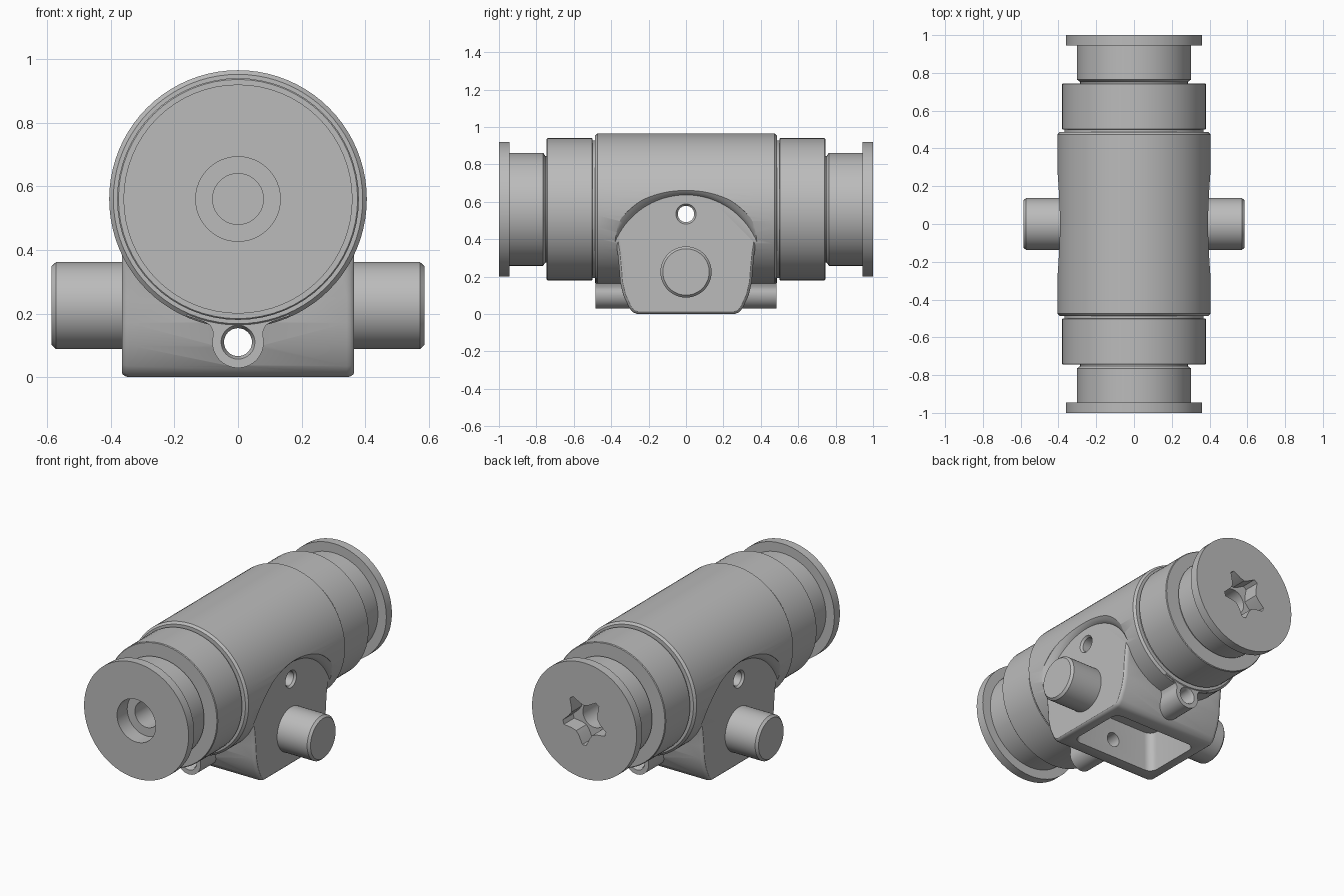
import bpy, bmesh
from math import cos, sin, pi, radians

cube = bpy.data.objects.get("Cube")
if cube:
    bpy.data.objects.remove(cube, do_unlink=True)

grey = bpy.data.materials.new("plain grey")
grey.use_nodes = True
grey.diffuse_color = (0.5, 0.5, 0.5, 1)
grey.node_tree.nodes["Principled BSDF"].inputs["Base Color"].default_value = (0.5, 0.5, 0.5, 1)

AXIS_Z, PIN_Z, TUBE_Z, HOLE_Z = 0.56, 0.225, 0.11, 0.535
PLACE = {"x": lambda a, b, t: (t, a, b),
         "y": lambda a, b, t: (a, t, b),
         "z": lambda a, b, t: (a, b, t)}


def loft(name, sections, axis, height=0.0):
    """Skin a list of (outline, distance along axis) and cap both ends."""
    bm = bmesh.new()
    rings = [[bm.verts.new(PLACE[axis](a, b + height, t)) for a, b in pts] for pts, t in sections]
    for r, s in zip(rings, rings[1:]):
        for i in range(len(r)):
            j = (i + 1) % len(r)
            bm.faces.new((r[i], r[j], s[j], s[i]))
    bm.faces.new(rings[0])
    bm.faces.new(rings[-1])
    bmesh.ops.recalc_face_normals(bm, faces=bm.faces)
    mesh = bpy.data.meshes.new(name)
    bm.to_mesh(mesh)
    bm.free()
    mesh.materials.append(grey)
    ob = bpy.data.objects.new(name, mesh)
    bpy.context.collection.objects.link(ob)
    return ob


def circle(r, n):
    return [(r * cos(2 * pi * i / n), r * sin(2 * pi * i / n)) for i in range(n)]


def lathe(name, profile, axis, height, n=64):
    return loft(name, [(circle(r, n), t) for r, t in profile], axis, height)


def activate(ob):
    bpy.ops.object.select_all(action="DESELECT")
    ob.select_set(True)
    bpy.context.view_layer.objects.active = ob


def combine(ob, other, operation):
    activate(ob)
    mod = ob.modifiers.new("combine", "BOOLEAN")
    mod.operation, mod.object, mod.solver = operation, other, "EXACT"
    bpy.ops.object.modifier_apply(modifier=mod.name)
    bpy.data.objects.remove(other, do_unlink=True)


def smooth(ob):
    activate(ob)
    bpy.ops.object.shade_smooth_by_angle(angle=radians(32))


def rounded_rect(hx, hy, r, n=6):
    pts = []
    for k, (sx, sy) in enumerate([(1, 1), (-1, 1), (-1, -1), (1, -1)]):
        for i in range(n + 1):
            a = (k + i / n) * pi / 2
            pts.append((sx * (hx - r) + r * cos(a), sy * (hy - r) + r * sin(a)))
    return pts


# Central barrel
body = lathe("main_body", [(0.392, -0.487), (0.405, -0.474), (0.405, 0.474), (0.392, 0.487)],
             "y", AXIS_Z, 80)

# Lower block with curved flanks
half = [(0.26, 0), (0.285, 0.01), (0.305, 0.035), (0.335, 0.1), (0.352, 0.17),
        (0.358, 0.25), (0.366, 0.33), (0.38, 0.4), (0.3, 0.46)]
outline = half + [(-y, z) for y, z in reversed(half)]
block = loft("block", [(outline, -0.37), (outline, 0.37)], "x")
activate(block)
bevel = block.modifiers.new("round", "BEVEL")
bevel.width, bevel.segments, bevel.angle_limit = 0.028, 4, radians(60)
bpy.ops.object.modifier_apply(modifier=bevel.name)
combine(body, block, "UNION")

# Small tube under the barrel, flaring into it
arc = [(0.081 * sin(radians(a)), TUBE_Z - 0.081 * cos(radians(a))) for a in range(0, 106, 7)]
arc += [(0.079, 0.145), (0.088, 0.164), (0.11, 0.176), (0.16, 0.192), (0.16, 0.26)]
tube_outline = arc + [(-x, z) for x, z in reversed(arc[1:])]
combine(body, loft("tube", [(tube_outline, -0.483), (tube_outline, 0.483)], "y"), "UNION")

# Flat domed side recesses and cross hole with countersunk rims
for s in (-1, 1):
    combine(body, lathe("recess", [(0.412, s * 0.365), (0.416, s * 0.372), (0.428, s * 0.386),
                                   (0.45, s * 0.402), (0.46, s * 0.5)], "x", PIN_Z, 96), "DIFFERENCE")
combine(body, lathe("cross_hole", [(0.062, -0.375), (0.044, -0.352), (0.044, 0.352), (0.062, 0.375)],
                    "x", HOLE_Z, 32), "DIFFERENCE")

# Open pocket underneath and the bore through the small tube
combine(body, loft("pocket", [(rounded_rect(0.3, 0.2, 0.05), -0.05),
                              (rounded_rect(0.28, 0.18, 0.05), 0.24)], "z"), "DIFFERENCE")
combine(body, lathe("tube_bore", [(0.062, -0.5), (0.044, -0.465), (0.044, 0.465), (0.062, 0.5)],
                    "y", TUBE_Z, 32), "DIFFERENCE")
smooth(body)

# Side pins
for s, side in ((1, "left"), (-1, "right")):
    pin = lathe(side + "_pin", [(0.137, s * 0.35), (0.137, s * 0.572), (0.124, s * 0.586)],
                "x", PIN_Z, 48)
    smooth(pin)

# Five-pointed socket outline
star = []
for k in range(5):
    base = 270 + 72 * k
    for angle, r in ((-5, 0.152), (5, 0.152), (20, 0.108), (36, 0.094), (52, 0.108)):
        a = radians(base + angle)
        star.append((r * cos(a), r * sin(a)))

# Stepped end caps: collar, neck and flange
steps = [(0.368, 0.47), (0.368, 0.499), (0.376, 0.499), (0.38, 0.503), (0.38, 0.741),
         (0.376, 0.745), (0.285, 0.745), (0.285, 0.752), (0.302, 0.764), (0.302, 0.945),
         (0.36, 0.945), (0.36, 1.0)]
for s, end in ((-1, "front"), (1, "back")):
    cap = lathe(end + "_end_cap", [(r, s * t) for r, t in steps], "y", AXIS_Z)
    if end == "front":
        socket = lathe("socket", [(0.133, -1.1), (0.133, -0.9)], "y", AXIS_Z, 48)
    else:
        socket = loft("socket", [(star, 1.1), (star, 0.9)], "y", AXIS_Z)
    combine(cap, socket, "DIFFERENCE")
    combine(cap, lathe("inner_bore", [(0.08, s * 0.95), (0.08, s * 0.75)], "y", AXIS_Z, 40),
            "DIFFERENCE")
    smooth(cap)
